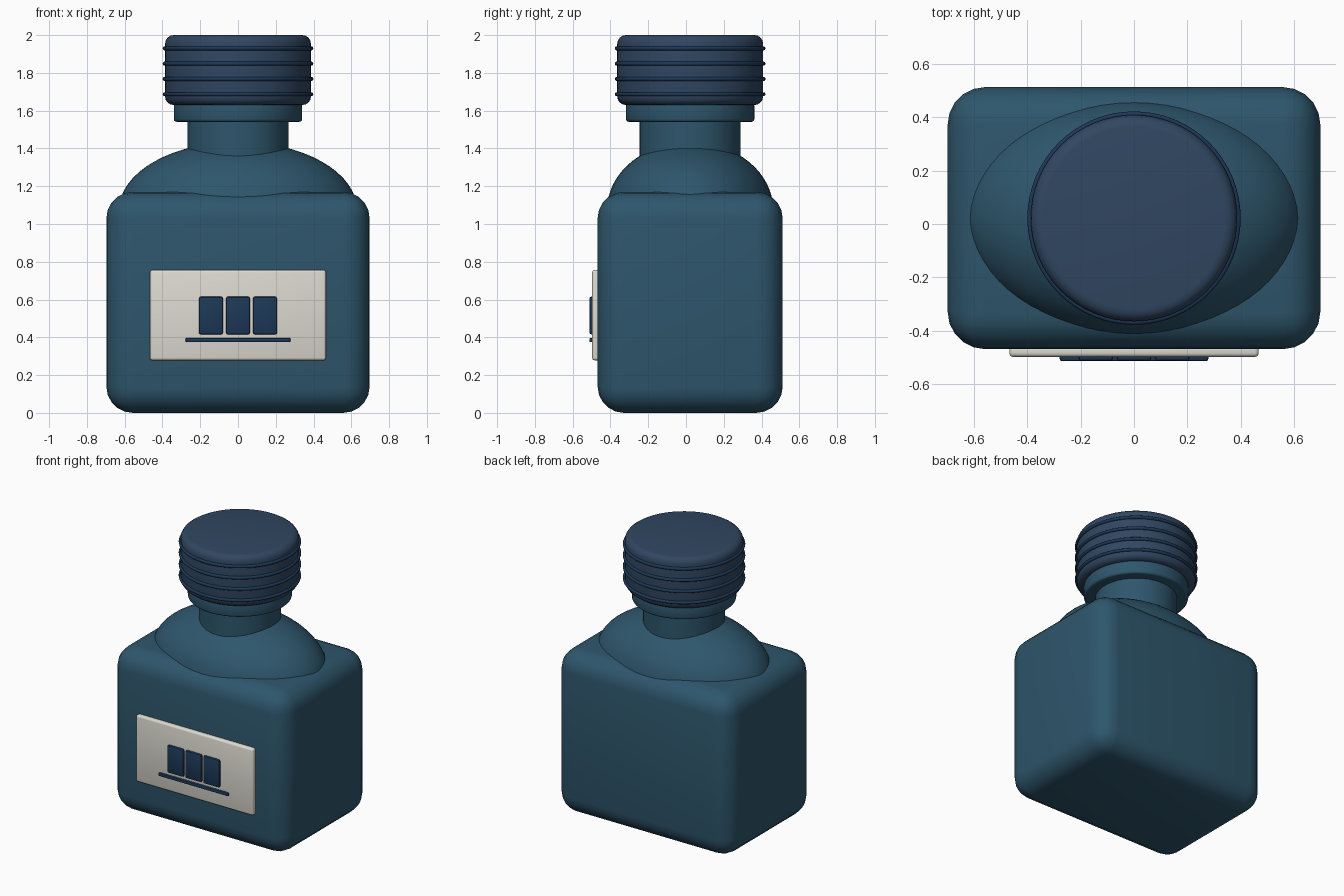
import bpy
from math import radians

if "Cube" in bpy.data.objects:
    bpy.data.objects.remove(bpy.data.objects["Cube"])

CY = 0.022  # bottle axis, slightly behind the origin because of the label


def material(name, rgb):
    m = bpy.data.materials.new(name)
    m.diffuse_color = (*rgb, 1)
    m.use_nodes = True
    m.node_tree.nodes["Principled BSDF"].inputs["Base Color"].default_value = m.diffuse_color
    return m


GLASS = material("blue_glass", (0.027, 0.093, 0.15))
CAP = material("cap_navy", (0.03, 0.062, 0.12))
PAPER = material("label_paper", (0.72, 0.70, 0.63))
INK = material("ink_navy", (0.012, 0.04, 0.095))


def finish(name, mat, bevel=0, segments=3, angle=35):
    ob = bpy.context.object
    ob.name = name
    ob.data.materials.append(mat)
    if bevel:
        mod = ob.modifiers.new("rounding", 'BEVEL')
        mod.width, mod.segments = bevel, segments
        mod.limit_method, mod.angle_limit = 'ANGLE', radians(40)
        bpy.ops.object.modifier_apply(modifier=mod.name)
    bpy.ops.object.shade_smooth_by_angle(angle=radians(angle))
    return ob


def box(name, mat, x, y, z, bevel, segments=3):
    """Box from (min, max) ranges on each axis."""
    r = (x, y, z)
    bpy.ops.mesh.primitive_cube_add(size=1, location=[(a + b) / 2 for a, b in r])
    bpy.context.object.scale = [b - a for a, b in r]
    bpy.ops.object.transform_apply(location=False, rotation=False, scale=True)
    return finish(name, mat, bevel, segments)


def cylinder(name, mat, radius, z0, z1, bevel=0, segments=3):
    bpy.ops.mesh.primitive_cylinder_add(vertices=64, radius=radius, depth=z1 - z0,
                                        location=(0, CY, (z0 + z1) / 2))
    return finish(name, mat, bevel, segments)


# Rounded body and domed shoulder
box("body", GLASS, (-0.697, 0.697), (-0.468, 0.512), (0, 1.17), 0.14, 5)
bpy.ops.mesh.primitive_uv_sphere_add(segments=64, ring_count=32, radius=1,
                                     location=(0, CY, 1.075))
bpy.context.object.scale = (0.63, 0.44, 0.36)
bpy.ops.object.transform_apply(location=False, rotation=False, scale=True)
finish("shoulder", GLASS)

# Neck, collar and screw cap
cylinder("neck", GLASS, 0.267, 1.2, 1.56)
cylinder("collar", GLASS, 0.34, 1.541, 1.64, 0.015)
cylinder("cap", CAP, 0.386, 1.63, 2.0, 0.045, 4)

# Grip rings round the cap
for i in range(4):
    bpy.ops.mesh.primitive_torus_add(major_radius=0.388, minor_radius=0.011,
                                     major_segments=64, minor_segments=10,
                                     location=(0, CY, 1.687 + i * 0.081))
    finish(f"cap_ring_{i + 1}", INK, angle=60)

# Label plate with three plain blocks and an underline
box("label", PAPER, (-0.466, 0.466), (-0.497, -0.45), (0.278, 0.757), 0.014)
for i in (-1, 0, 1):
    c = i * 0.143
    box(f"label_block_{i + 2}", INK, (c - 0.064, c + 0.064), (-0.512, -0.485),
        (0.416, 0.615), 0.01, 2)
box("label_line", INK, (-0.278, 0.278), (-0.512, -0.485), (0.374, 0.397), 0.007, 2)
